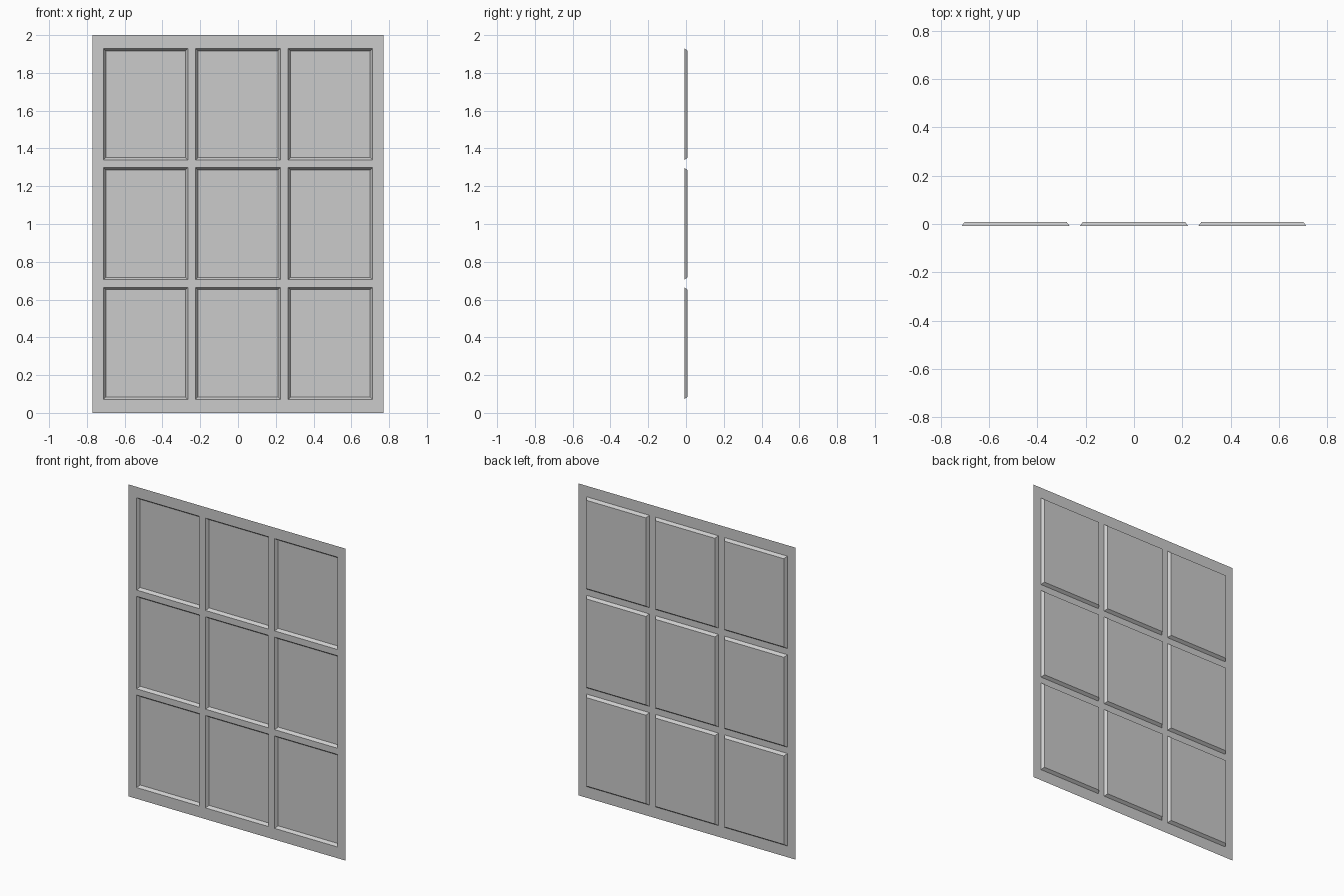
import bpy
import bmesh

if "Cube" in bpy.data.objects:
    bpy.data.objects.remove(bpy.data.objects["Cube"])

HALF_DEPTH = 0.009
SLOPE = 0.013

# Grid lines: rails and panes alternate in both directions
xs = [-0.77, -0.713, -0.266, -0.224, 0.224, 0.266, 0.713, 0.77]
zs = [0.0, 0.072, 0.665, 0.705, 1.298, 1.338, 1.93, 2.0]

bm = bmesh.new()
grid = [[bm.verts.new((x, -HALF_DEPTH, z)) for x in xs] for z in zs]

# Flat frame facing -y, remembering the pane cells
panes = []
for r in range(len(zs) - 1):
    for c in range(len(xs) - 1):
        face = bm.faces.new((grid[r][c], grid[r][c + 1],
                             grid[r + 1][c + 1], grid[r + 1][c]))
        if r % 2 and c % 2:
            panes.append(face)
bm.normal_update()

# Recessed panes with sloped borders
bmesh.ops.inset_individual(bm, faces=panes, thickness=SLOPE, use_even_offset=True)
for v in {v for f in panes for v in f.verts}:
    v.co.y = HALF_DEPTH
bm.normal_update()

mesh = bpy.data.meshes.new("panelled_sheet")
bm.to_mesh(mesh)
bm.free()
panel = bpy.data.objects.new("panelled_sheet", mesh)
bpy.context.collection.objects.link(panel)
